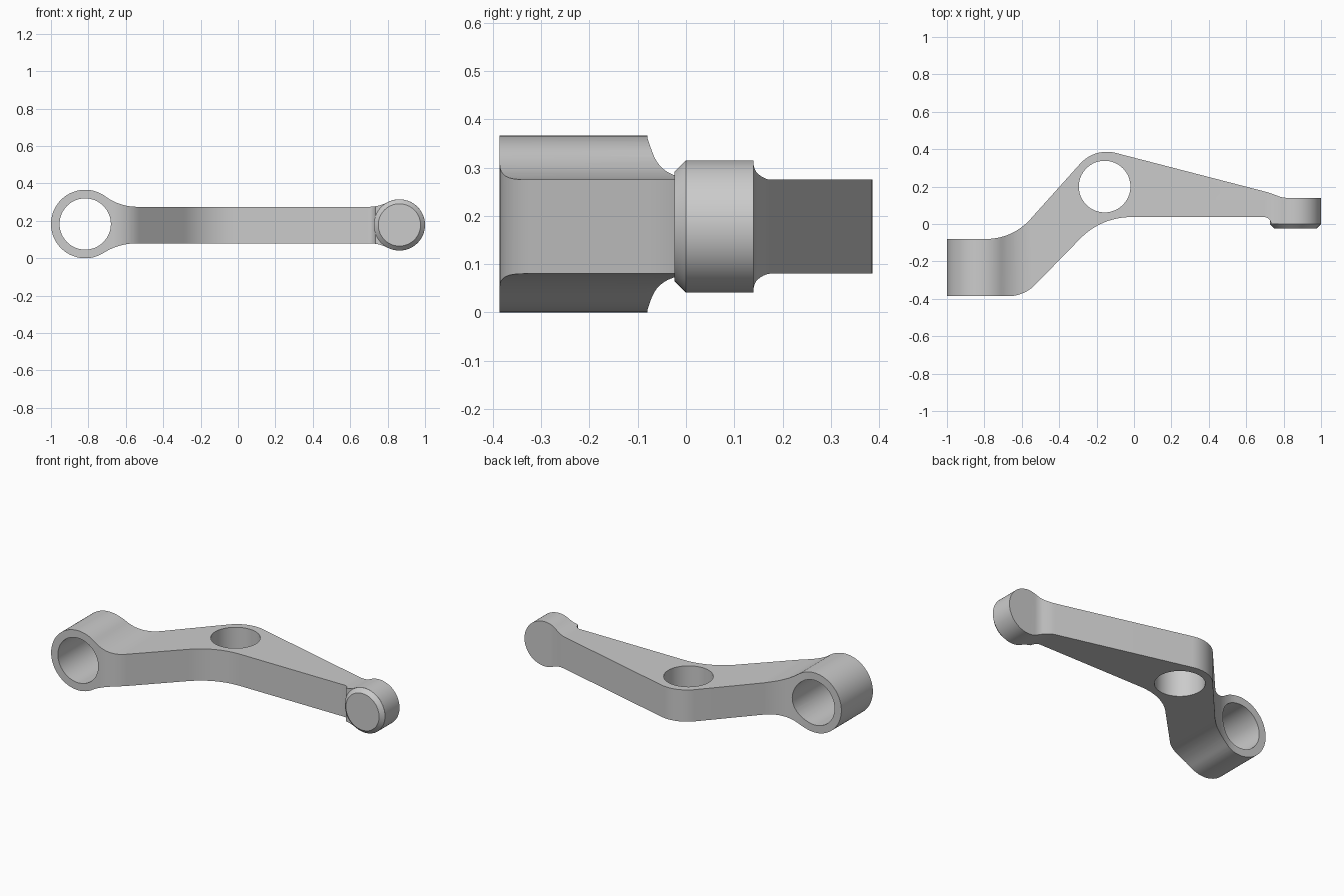
import bpy, bmesh, math
from mathutils import Vector

if "Cube" in bpy.data.objects:
    bpy.data.objects.remove(bpy.data.objects["Cube"], do_unlink=True)

grey = bpy.data.materials.new("plain grey")
grey.use_nodes = True
colour = (0.6, 0.6, 0.6, 1)
grey.diffuse_color = colour
grey.node_tree.nodes["Principled BSDF"].inputs["Base Color"].default_value = colour


def arc(cx, cz, r, a0, a1, n):
    return [(cx + r * math.cos(a0 + (a1 - a0) * i / n),
             cz + r * math.sin(a0 + (a1 - a0) * i / n)) for i in range(n + 1)]


def flare(cx, cz, r, x_end, z_line):
    """Concave arc from a boss circle to the straight arm edge, plus its contact angle."""
    side = 1 if z_line > cz else -1
    dx, h = x_end - cx, abs(z_line - cz)
    rf = (dx * dx + h * h - r * r) / (2 * (r - h))
    angle = math.atan2(side * (h + rf), dx)
    fx, fz = x_end, cz + side * (h + rf)
    a0, a1 = angle + math.pi, -side * math.pi / 2
    turn = (a1 - a0 + math.pi) % math.tau - math.pi
    return angle, arc(fx, fz, rf, a0, a0 + turn, 12)


def rounded(corners):
    """Polygon of (x, y, tangent length) corners, each rounded by a circular arc."""
    out = []
    for i, (x, y, t) in enumerate(corners):
        p = Vector((x, y))
        if t == 0:
            out.append((x, y))
            continue
        a = (Vector(corners[i - 1][:2]) - p).normalized()
        b = (Vector(corners[(i + 1) % len(corners)][:2]) - p).normalized()
        half = a.angle(b) / 2
        c = p + (a + b).normalized() * (t / math.cos(half))
        v0, v1 = p + a * t - c, p + b * t - c
        a0 = math.atan2(v0.y, v0.x)
        turn = (math.atan2(v1.y, v1.x) - a0 + math.pi) % math.tau - math.pi
        out += arc(c.x, c.y, v0.length, a0, a0 + turn, 14)
    return out


def prism(name, outline, axis, lo, hi):
    bm = bmesh.new()
    place = (lambda u, v: (u, lo, v)) if axis == "y" else (lambda u, v: (u, v, lo))
    face = bm.faces.new([bm.verts.new(place(u, v)) for u, v in outline])
    top = bmesh.ops.extrude_face_region(bm, geom=[face])["geom"]
    shift = (0, hi - lo, 0) if axis == "y" else (0, 0, hi - lo)
    bmesh.ops.translate(bm, vec=shift, verts=[g for g in top if isinstance(g, bmesh.types.BMVert)])
    bmesh.ops.recalc_face_normals(bm, faces=bm.faces)
    mesh = bpy.data.meshes.new(name)
    bm.to_mesh(mesh)
    bm.free()
    mesh.materials.append(grey)
    obj = bpy.data.objects.new(name, mesh)
    bpy.context.collection.objects.link(obj)
    return obj


def select(obj):
    bpy.ops.object.select_all(action="DESELECT")
    obj.select_set(True)
    bpy.context.view_layer.objects.active = obj


def boolean(target, tool, operation):
    select(target)
    mod = target.modifiers.new(operation, "BOOLEAN")
    mod.operation, mod.object, mod.solver = operation, tool, "EXACT"
    bpy.ops.object.modifier_apply(modifier=mod.name)
    bpy.data.objects.remove(tool, do_unlink=True)


# Front outline: large eye, straight arm, small boss
eye = (-0.817, 0.183, 0.183)
boss = (0.863, 0.178, 0.137)
low, high = 0.08, 0.275
eye_up, eye_up_arc = flare(*eye, -0.54, high)
eye_dn, eye_dn_arc = flare(*eye, -0.54, low)
boss_up, boss_up_arc = flare(*boss, 0.70, high)
boss_dn, boss_dn_arc = flare(*boss, 0.70, low)
outline = arc(*eye, eye_up, eye_dn + math.tau, 64)[:-1] + eye_dn_arc
outline += boss_dn_arc[::-1] + arc(*boss, boss_dn, boss_up, 56)[1:-1] + boss_up_arc
outline += eye_up_arc[::-1][:-1]
arm = prism("lever_arm", outline, "y", -0.6, 0.6)

# Plan outline of the cranked arm
plan = rounded([
    (-1.1, -0.08, 0), (-0.649, -0.08, 0.141), (-0.21, 0.409, 0.116),
    (0.725, 0.167, 0.02), (0.795, 0.14, 0.025), (1.1, 0.14, 0),
    (1.1, 0, 0), (0.735, 0, 0), (0.72, 0.037, 0.025),
    (-0.175, 0.037, 0.16), (-0.588, -0.386, 0.085), (-1.1, -0.386, 0)])
boolean(arm, prism("plan_tool", plan, "z", -0.2, 0.6), "INTERSECT")

# Bores through the eye and the pivot
bore = arc(eye[0], eye[1], 0.137, 0, math.tau, 64)[:-1]
boolean(arm, prism("eye_bore", bore, "y", -0.7, 0.7), "DIFFERENCE")
pivot = arc(-0.157, 0.2, 0.138, 0, math.tau, 64)[:-1]
boolean(arm, prism("pivot_bore", pivot, "z", -0.3, 0.7), "DIFFERENCE")

# Chamfered pad on the front of the small boss
disc = arc(boss[0], boss[1], 0.1365, 0, math.tau, 64)[:-1]
pad = prism("boss_pad", disc, "y", -0.024, 0.06)
bm = bmesh.new()
bm.from_mesh(pad.data)
rim = [e for e in bm.edges if all(v.co.y < 0 for v in e.verts)]
bmesh.ops.bevel(bm, geom=rim, offset=0.0235, segments=1, affect="EDGES")
bm.to_mesh(pad.data)
bm.free()

for obj in (arm, pad):
    select(obj)
    bpy.ops.object.shade_smooth_by_angle(angle=math.radians(30))
